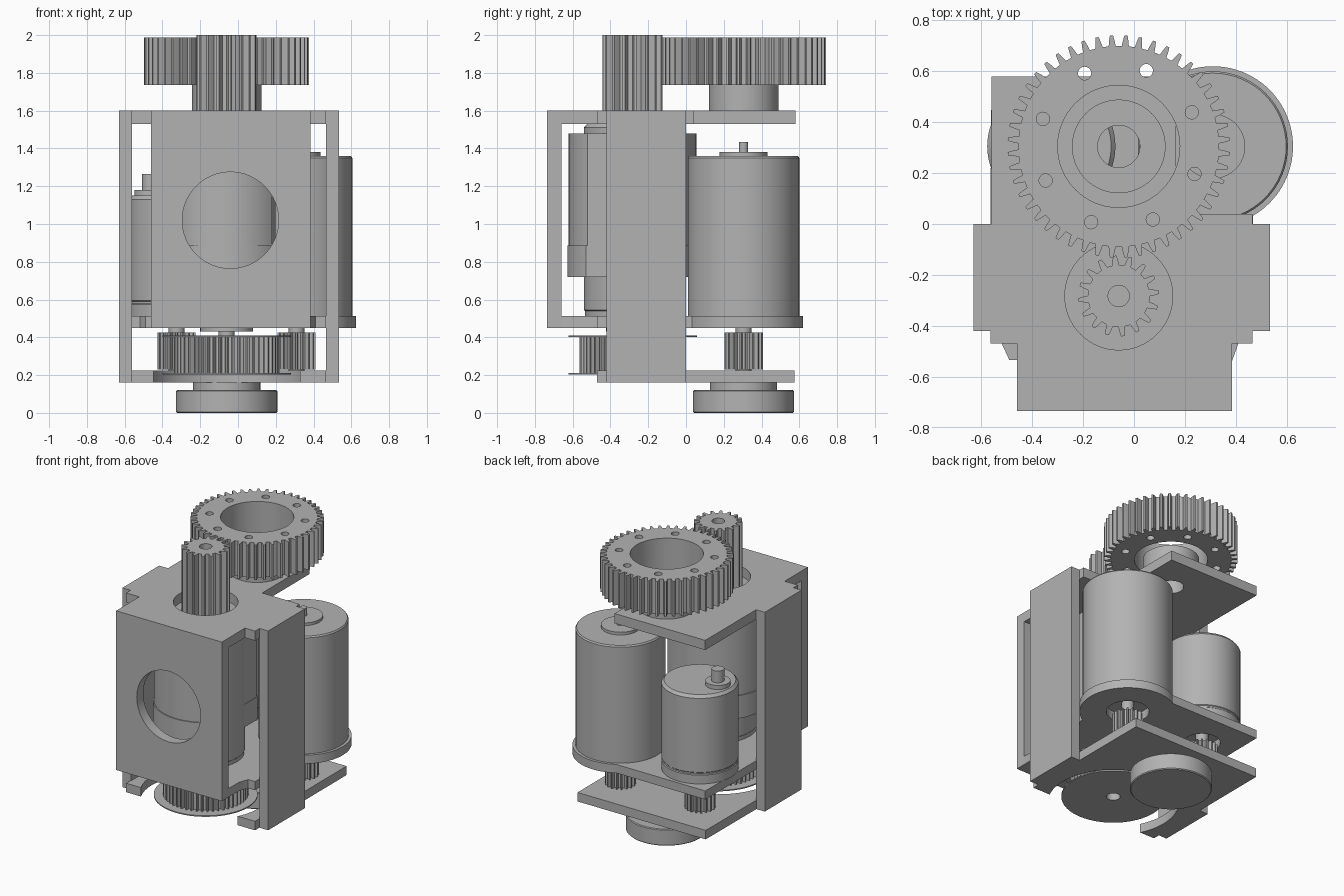
import bpy, bmesh
from math import sin, cos, pi, radians

if "Cube" in bpy.data.objects:
    bpy.data.objects.remove(bpy.data.objects["Cube"])

grey = bpy.data.materials.new("machined grey")
grey.use_nodes = True
COLOUR = (0.45, 0.45, 0.45, 1)
grey.diffuse_color = COLOUR
grey.node_tree.nodes["Principled BSDF"].inputs["Base Color"].default_value = COLOUR

# Axes shared by the parts
DRIVE = (-0.06, -0.283)
OUTPUT = (-0.06, 0.305)
BIG = (0.31, 0.305)
SMALL = (-0.325, 0.305)


def finish(name, mesh):
    bm = bmesh.new()
    bm.from_mesh(mesh)
    bmesh.ops.remove_doubles(bm, verts=bm.verts, dist=0.0002)
    bmesh.ops.recalc_face_normals(bm, faces=bm.faces)
    bm.to_mesh(mesh)
    bm.free()
    mesh.materials.clear()
    mesh.materials.append(grey)
    obj = bpy.data.objects.new(name, mesh)
    bpy.context.collection.objects.link(obj)
    bpy.ops.object.select_all(action='DESELECT')
    obj.select_set(True)
    bpy.context.view_layer.objects.active = obj
    bpy.ops.object.shade_smooth_by_angle(angle=radians(20))
    return obj


def arc(centre, r, start, end, n=48):
    return [(centre[0] + r * cos(radians(start + (end - start) * i / n)),
             centre[1] + r * sin(radians(start + (end - start) * i / n)))
            for i in range(n + 1)]


def circle(centre, r, n=64):
    return arc(centre, r, 0, 360, n)[:-1]


def rect(x0, x1, y0, y1):
    return [(x0, y0), (x1, y0), (x1, y1), (x0, y1)]


def gear_outline(centre, teeth, root, tip, phase=0):
    pts = []
    for i in range(teeth):
        for part, r in ((-0.27, root), (-0.2, (root + tip) / 2), (-0.11, tip),
                        (0.11, tip), (0.2, (root + tip) / 2), (0.27, root)):
            a = 2 * pi * (i + part + phase) / teeth
            pts.append((centre[0] + r * cos(a), centre[1] + r * sin(a)))
    return pts


def slab(name, loops, z0, z1):
    """Extrude an outline, with further loops as holes, from z0 to z1."""
    curve = bpy.data.curves.new(name, 'CURVE')
    curve.dimensions = '2D'
    curve.fill_mode = 'BOTH'
    curve.extrude = (z1 - z0) / 2
    for loop in loops:
        spline = curve.splines.new('POLY')
        spline.points.add(len(loop) - 1)
        for point, (x, y) in zip(spline.points, loop):
            point.co = (x, y, 0, 1)
        spline.use_cyclic_u = True
    helper = bpy.data.objects.new(name + " outline", curve)
    bpy.context.collection.objects.link(helper)
    graph = bpy.context.evaluated_depsgraph_get()
    mesh = bpy.data.meshes.new_from_object(helper.evaluated_get(graph))
    bpy.data.objects.remove(helper)
    for v in mesh.vertices:
        v.co.z += (z0 + z1) / 2
    return finish(name, mesh)


def lathe(name, centre, profile, n=64):
    """Turn a closed (radius, height) profile about a vertical axis."""
    bm = bmesh.new()
    rings = [[bm.verts.new((x, y, z)) for x, y in circle(centre, r, n)]
             for r, z in profile]
    for low, high in zip(rings, rings[1:]):
        for i in range(n):
            j = (i + 1) % n
            bm.faces.new((low[i], low[j], high[j], high[i]))
    bm.faces.new(rings[0])
    bm.faces.new(rings[-1])
    mesh = bpy.data.meshes.new(name)
    bm.to_mesh(mesh)
    bm.free()
    return finish(name, mesh)


def rod(name, centre, r, z0, z1):
    return lathe(name, centre, [(r, z0), (r, z1)], 40)


# Frame: top plate, side walls, pierced front panel
slab("top_plate", [
    [(-0.56, 0.58), (-0.56, 0), (-0.63, 0), (-0.63, -0.42), (-0.565, -0.42),
     (-0.565, -0.47), (-0.46, -0.47), (-0.46, -0.735), (0.385, -0.735),
     (0.385, -0.47), (0.465, -0.47), (0.465, -0.42), (0.535, -0.42),
     (0.535, 0), (0.465, 0), (0.465, 0.04), (0.165, 0.04), (0.165, 0.58)],
    circle(DRIVE, 0.212), circle(OUTPUT, 0.083)], 1.53, 1.6)
for side, x in (("right", -0.63), ("left", 0.465)):
    slab(side + "_side_wall", [rect(x, x + 0.07, -0.42, 0)], 0.16, 1.595)
panel = slab("front_panel", [rect(-0.46, 0.385, 0.45, 1.6),
                             circle((-0.04, 1.02), 0.255)], 0.66, 0.735)
panel.rotation_euler.x = pi / 2

# Motor mounting plate, rounded around the large motor
slab("motor_plate", [
    [(-0.56, 0.58)] + arc(BIG, 0.315, 120, -60) +
    [(0.465, -0.47), (0.41, -0.47), (0.385, -0.54), (0.385, -0.735),
     (-0.46, -0.735), (-0.46, -0.535), (-0.49, -0.535), (-0.52, -0.47),
     (-0.565, -0.47), (-0.565, 0)],
    circle(BIG, 0.14), circle(SMALL, 0.12)], 0.45, 0.512)

# Bottom plate with a round clearance for the pulley
slab("bottom_plate", [
    [(-0.56, 0.575), (0.465, 0.575), (0.465, -0.47)] +
    arc(DRIVE, 0.43, -25.8, 205.8) + [(-0.565, -0.47)]], 0.16, 0.225)

# Large motor
lathe("large_motor", BIG, [(0.295, 0.512), (0.295, 1.35), (0.288, 1.36),
                           (0.127, 1.36), (0.127, 1.38), (0.024, 1.38),
                           (0.024, 1.435)])

# Small motor with an off-centre boss and shaft
lathe("small_motor", SMALL, [(0.252, 0.512), (0.252, 0.575), (0.247, 0.58),
                             (0.247, 0.59), (0.252, 0.595), (0.252, 1.13),
                             (0.235, 1.15)])
lathe("small_motor_shaft", (-0.465, 0.3),
      [(0.082, 1.14), (0.082, 1.18), (0.042, 1.18), (0.042, 1.265)], 40)

# Drive motor with an open sleeve that leaves one side of the can bare
lathe("drive_motor", DRIVE, [(0.252, 0.512), (0.252, 0.54), (0.258, 0.545),
                             (0.258, 1.51), (0.24, 1.53)])
slab("sleeve_upper", [arc(DRIVE, 0.338, 45, 315, 72)], 0.885, 1.478)
slab("sleeve_lower", [arc(DRIVE, 0.345, 45.5, 314.5, 72)], 0.72, 0.885)

# Motor pinions below the mounting plate
for label, axis in (("large", BIG), ("small", SMALL)):
    slab(label + "_motor_pinion", [gear_outline(axis, 18, 0.078, 0.102, 0.5)],
         0.23, 0.425)
    rod(label + "_motor_pinion_shaft", axis, 0.042, 0.225, 0.52)

# Drive pulley with thin flanges
bore = circle(DRIVE, 0.045, 40)
slab("pulley_teeth", [gear_outline(DRIVE, 48, 0.255, 0.28), bore], 0.21, 0.405)
for label, z in (("lower", 0.204), ("upper", 0.402)):
    slab(label + "_pulley_flange", [circle(DRIVE, 0.34), bore], z, z + 0.008)
rod("pulley_shaft", DRIVE, 0.042, 0.26, 0.46)
rod("pulley_boss", DRIVE, 0.14, 0.43, 0.452)

# Output gear, its collar, and the pinion that drives it
bolt_holes = [circle(p, 0.026, 24) for p in arc(OUTPUT, 0.317, 25, 385, 8)[:-1]]
slab("output_gear", [gear_outline(OUTPUT, 48, 0.395, 0.437, 0.5),
                     circle(OUTPUT, 0.24)] + bolt_holes, 1.735, 1.988)
slab("output_collar", [circle(OUTPUT, 0.184), circle(OUTPUT, 0.083)], 1.6, 1.74)
slab("drive_pinion", [gear_outline(DRIVE, 16, 0.122, 0.159, 0.25),
                      circle(DRIVE, 0.042, 40)], 1.53, 2.0)

# Bottom knob
lathe("bottom_knob", OUTPUT, [(0.262, 0), (0.268, 0.006), (0.268, 0.115),
                              (0.262, 0.12), (0.178, 0.12), (0.178, 0.16)])
